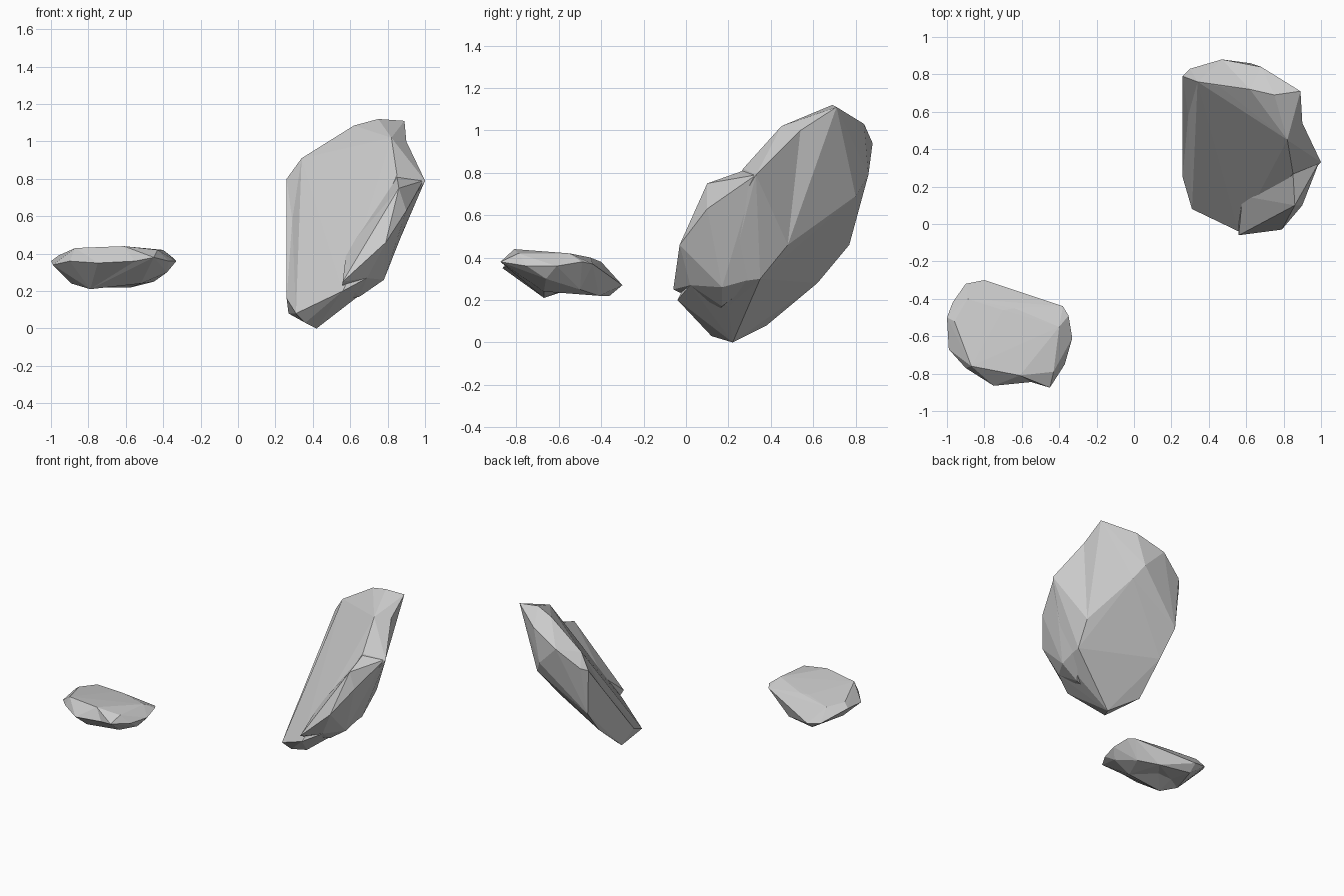
import bpy, bmesh
from mathutils import Vector
from mathutils.geometry import intersect_point_line

if "Cube" in bpy.data.objects:
    bpy.data.objects.remove(bpy.data.objects["Cube"])


def edge_distance(edge, p):
    a, b = (v.co for v in edge.verts)
    t = min(1, max(0, intersect_point_line(p, a, b)[1]))
    return (a.lerp(b, t) - p).length


def rock(name, corners, dents=()):
    """Faceted boulder: hull of its corners, with some edges notched inwards."""
    bm = bmesh.new()
    for c in corners:
        bm.verts.new(c)
    bmesh.ops.convex_hull(bm, input=bm.verts[:])
    loose = [v for v in bm.verts if not v.link_faces]
    bmesh.ops.delete(bm, geom=loose, context='VERTS')
    for d in dents:
        p = Vector(d)
        e = min(bm.edges, key=lambda e: edge_distance(e, p))
        _, v = bmesh.utils.edge_split(e, e.verts[0], 0.5)
        v.co = p
        for f in list(v.link_faces):
            ring = list(f.verts)
            i = ring.index(v)
            bmesh.utils.face_split(f, v, ring[(i + 2) % len(ring)])
    bmesh.ops.recalc_face_normals(bm, faces=bm.faces[:])
    mesh = bpy.data.meshes.new(name)
    bm.to_mesh(mesh)
    bm.free()
    obj = bpy.data.objects.new(name, mesh)
    bpy.context.collection.objects.link(obj)
    return obj


def merge(obj, other):
    """Fuse another rock into obj as one solid."""
    mod = obj.modifiers.new("fuse", 'BOOLEAN')
    mod.operation, mod.solver, mod.object = 'UNION', 'EXACT', other
    deps = bpy.context.evaluated_depsgraph_get()
    mesh = bpy.data.meshes.new_from_object(obj.evaluated_get(deps))
    obj.modifiers.clear()
    obj.data = mesh
    bpy.data.objects.remove(other)


# Tall leaning slab
slab = rock("leaning_rock", [
    # foot
    (.31, .08, .08), (.36, .12, .03), (.42, .22, 0), (.56, -.04, .20),
    (.64, .20, .17), (.69, .02, .27), (.78, .20, .28),
    # right flank
    (.85, .27, .82), (1.0, .33, .79), (.82, .45, 1.02),
    (.79, .35, .30), (.82, .48, .46), (.79, .64, .69),
    # crown
    (.89, .71, 1.11), (.75, .69, 1.12), (.62, .72, 1.085), (.46, .735, .98),
    (.34, .76, .91),
    # back
    (.47, .88, .94), (.68, .84, 1.03), (.62, .86, .79), (.68, .80, .69),
    (.30, .83, .82),
    # left flank
    (.26, .79, .80), (.28, .77, .46), (.29, .62, .28), (.27, .38, .08),
    (.26, .25, .16),
], dents=[(.90, .54, 1.0), (.29, .58, .58)])

# Lump on the slab's lower right side
lump = rock("lump", [
    (.56, -.06, .25), (.58, .15, .42), (.55, .15, .15),
    (.69, .02, .27), (.65, .17, .17), (.78, .17, .26), (.79, -.03, .46),
    (.90, .10, .63), (.86, .10, .75), (.85, .27, .81), (.99, .33, .79),
    (.79, .35, .31), (.81, .47, .46),
])
merge(slab, lump)

# Small flat stone
rock("flat_rock", [
    # top
    (-.87, -.76, .43), (-.61, -.81, .44), (-.43, -.79, .42),
    (-.40, -.55, .42), (-.64, -.45, .40), (-.70, -.46, .40), (-.89, -.40, .38),
    (-.96, -.52, .39),
    # rim
    (-1.0, -.50, .36), (-.97, -.42, .34), (-.99, -.67, .34), (-.90, -.77, .36),
    (-.75, -.865, .35), (-.45, -.875, .38), (-.37, -.75, .36),
    (-.33, -.61, .36), (-.35, -.49, .38), (-.38, -.44, .37), (-.56, -.39, .32),
    (-.80, -.30, .27), (-.90, -.32, .29),
    # underside
    (-.79, -.67, .21), (-.89, -.60, .24), (-.80, -.36, .22), (-.57, -.41, .22),
    (-.45, -.50, .25), (-.52, -.67, .24), (-.38, -.66, .30),
], dents=[(-.79, -.55, .25), (-.68, -.55, .255), (-.55, -.845, .36)])
